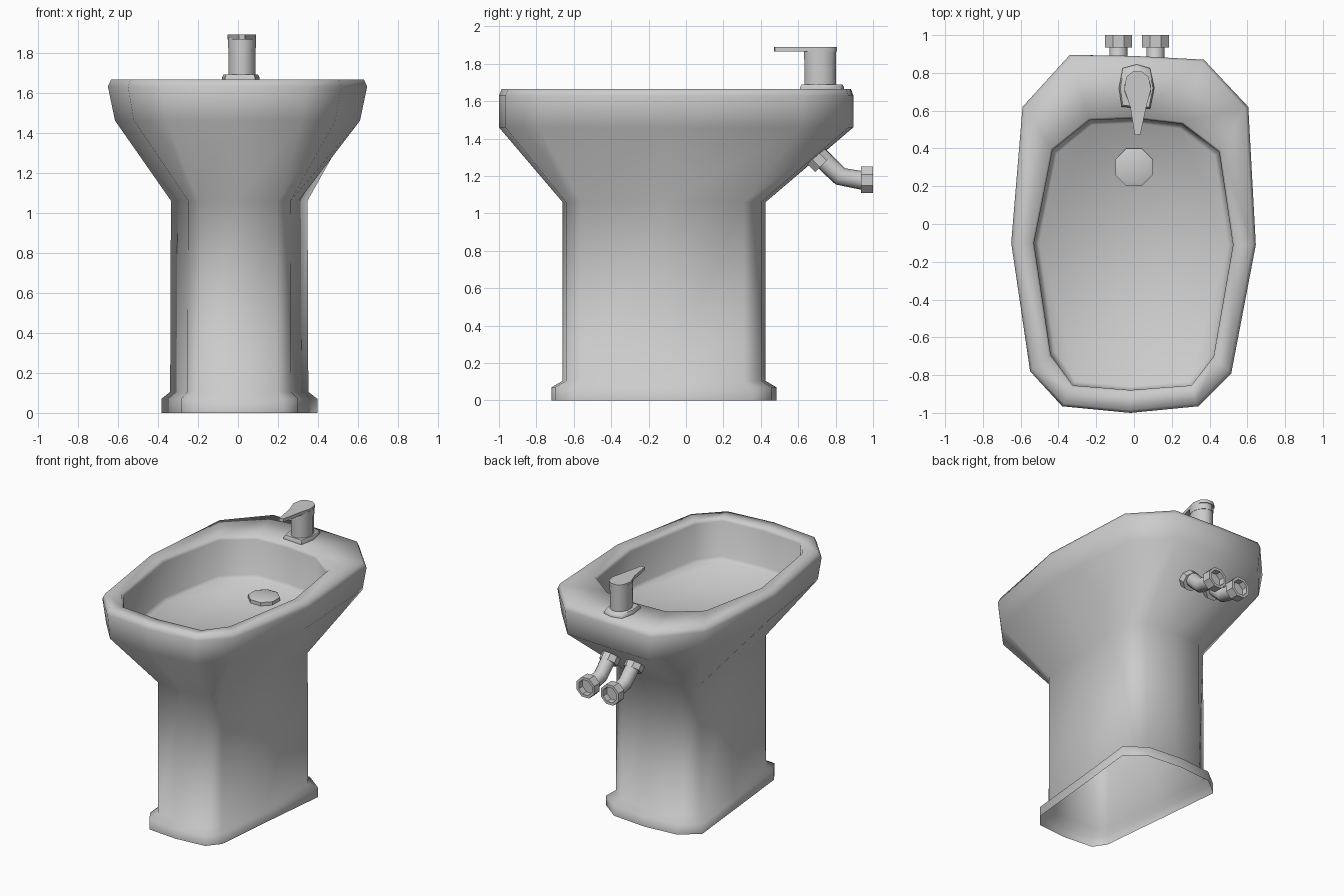
import bpy, bmesh
from math import radians, cos, sin, pi
from mathutils import Vector

if "Cube" in bpy.data.objects:
    bpy.data.objects.remove(bpy.data.objects["Cube"])


def finish(name, bm, angle=60):
    bmesh.ops.recalc_face_normals(bm, faces=bm.faces)
    mesh = bpy.data.meshes.new(name)
    bm.to_mesh(mesh)
    bm.free()
    ob = bpy.data.objects.new(name, mesh)
    bpy.context.collection.objects.link(ob)
    bpy.ops.object.select_all(action='DESELECT')
    ob.select_set(True)
    bpy.context.view_layer.objects.active = ob
    bpy.ops.object.shade_smooth_by_angle(angle=radians(angle))
    return ob


def loft(name, rings, cap_start=True, cap_end=True, angle=60):
    """Skin a list of equal-length point rings."""
    bm = bmesh.new()
    loops = [[bm.verts.new(p) for p in r] for r in rings]
    n = len(loops[0])
    for a, b in zip(loops, loops[1:]):
        for i in range(n):
            j = (i + 1) % n
            bm.faces.new((a[i], a[j], b[j], b[i]))
    if cap_start:
        bm.faces.new(loops[0])
    if cap_end:
        bm.faces.new(loops[-1])
    return finish(name, bm, angle)


def ring(outline, z, sx=1.0, sy=1.0, cy=0.0):
    return [(x * sx, cy + (y - cy) * sy, z) for x, y in outline]


def disc(cx, cy, z, rx, ry, n):
    return [(cx + rx * cos(2 * pi * (i + .5) / n),
             cy + ry * sin(2 * pi * (i + .5) / n), z) for i in range(n)]


def tube(name, stations, n=8, caps=True, x=0.0, angle=40):
    """Sweep in the yz plane; stations are (y, z, radius, tilt of the axis in degrees)."""
    rings = []
    for y, z, r, tilt in stations:
        up = Vector((0, -sin(radians(tilt)), cos(radians(tilt))))
        rings.append([Vector((x, y, z)) + r * cos(2 * pi * (i + .5) / n) * Vector((1, 0, 0))
                      + r * sin(2 * pi * (i + .5) / n) * up for i in range(n)])
    return loft(name, rings, caps, caps, angle)


# Ceramic body: outlines of foot, rim and basin opening
foot = [(0, -.72), (.225, -.70), (.30, -.61), (.347, -.12), (.397, .355), (.26, .46),
        (0, .485), (-.25, .465), (-.383, .36), (-.335, -.12), (-.285, -.61), (-.225, -.70)]
rim = [(-.02, -1.0), (.34, -.965), (.515, -.79), (.645, -.11), (.605, .62), (.37, .87),
       (0, .89), (-.34, .895), (-.59, .62), (-.65, -.10), (-.55, -.78), (-.38, -.965)]
basin = [(-.02, -.89), (.31, -.865), (.43, -.71), (.535, -.11), (.46, .39), (.26, .54),
         (0, .57), (-.24, .56), (-.44, .40), (-.54, -.10), (-.45, -.70), (-.33, -.865)]
loft("bidet_body", [
    ring(foot, 0), ring(foot, .07),
    ring(foot, .105, .885, .9, -.115), ring(foot, 1.06, .875, .9, -.115),
    ring(rim, 1.46, .945, 1), ring(rim, 1.63),
    ring(rim, 1.666, .975, .985),
    ring(basin, 1.662), ring(basin, 1.64, .98, .985, -.16),
    ring(basin, 1.385, .975, .98, -.16),
    ring(basin, 1.36, .93, .95, -.16)], cap_start=False, angle=85)

# Drain plug
loft("drain_plug", [disc(0, .3, 1.35, .107, .107, 8), disc(0, .3, 1.385, .107, .107, 8),
                    disc(0, .3, 1.393, .085, .085, 8)], angle=30)

# Tap base plate, body and cap
plate = [(-.065, .62), (.085, .61), (.108, .72), (.085, .825), (.015, .845), (-.06, .825), (-.08, .72)]
loft("tap_plate", [[(x, y, 1.655) for x, y in plate], [(x, y, 1.675) for x, y in plate],
                   [(.015 + (x - .015) * .92, .72 + (y - .72) * .92, 1.69) for x, y in plate]])
loft("tap_body", [disc(.02, .717, 1.68, .07, .087, 12), disc(.02, .717, 1.822, .07, .087, 12)])
loft("tap_cap", [disc(.02, .717, 1.822, .072, .089, 12), disc(.02, .717, 1.875, .072, .089, 12)])

# Lever handle
lever = [(.004, .47), (.034, .475), (.065, .62), (.090, .715), (.077, .78), (.04, .808),
         (-.005, .808), (-.04, .78), (-.052, .715), (-.02, .62)]
loft("tap_lever", [[(x, y, 1.866) for x, y in lever], [(x, y, 1.89) for x, y in lever]])

# Water supply pipes with collar and end nut
for side, px in (("left", -.083), ("right", .114)):
    tube(f"{side}_pipe", [(.68, 1.34, .05, -45), (.765, 1.255, .05, -45),
                          (.825, 1.198, .05, -30), (.95, 1.175, .05, -6)], n=10, x=px)
    tube(f"{side}_collar", [(.675, 1.325, .066, -45), (.735, 1.265, .066, -45)], n=8, x=px)
    tube(f"{side}_nut", [(.935, 1.18, .04, 0), (.935, 1.18, .077, 0), (1.0, 1.18, .077, 0),
                         (1.0, 1.18, .057, 0), (.955, 1.18, .057, 0)], n=8, x=px)
